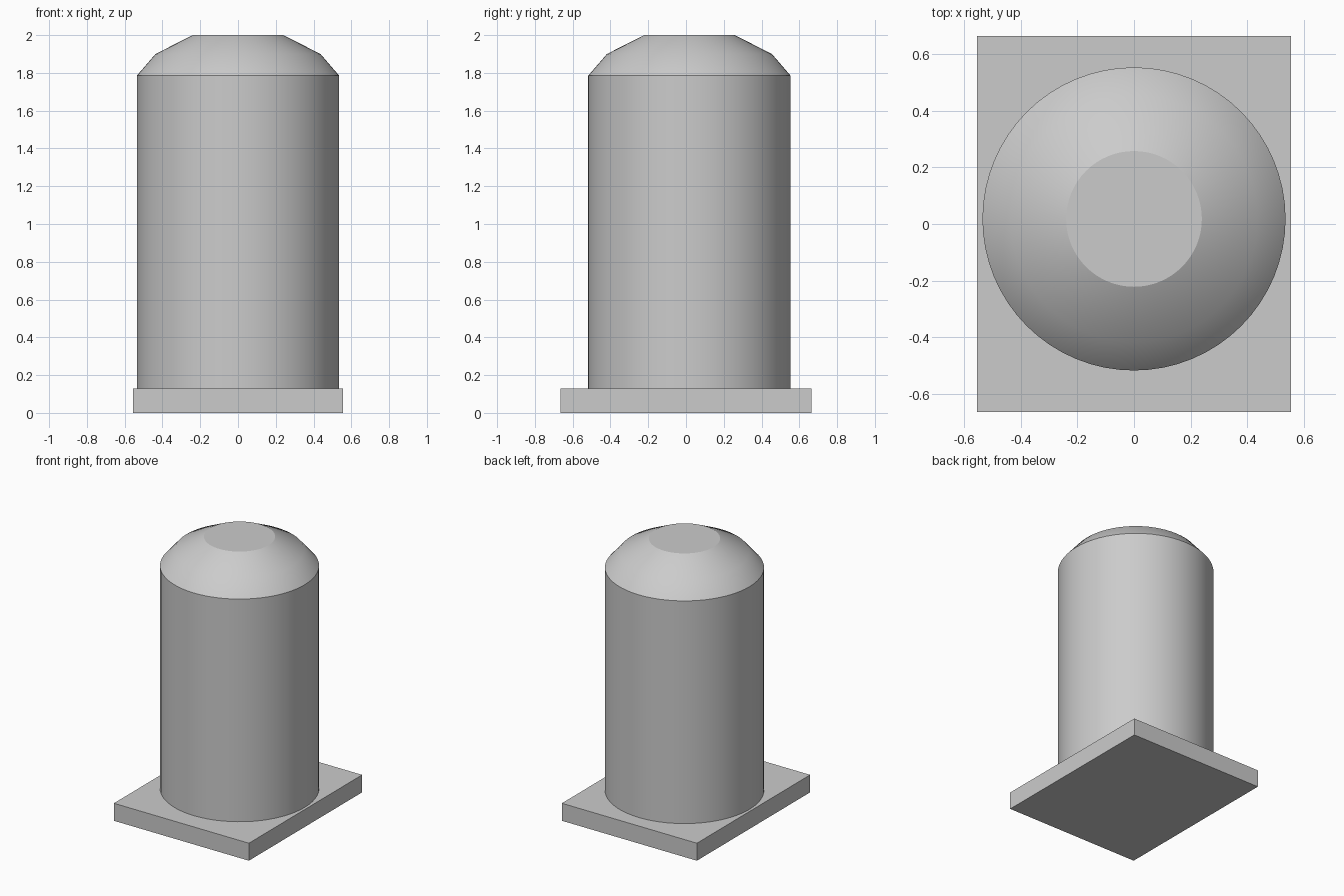
import bpy
import bmesh
import math
from mathutils import Matrix

cube = bpy.data.objects.get("Cube")
if cube:
    bpy.data.objects.remove(cube, do_unlink=True)

GREY = 0.6
SIDES = 64
CENTRE_Y = 0.018

material = bpy.data.materials.new("plain grey")
material.use_nodes = True
material.diffuse_color = (GREY, GREY, GREY, 1)
shader = next(n for n in material.node_tree.nodes if n.type == "BSDF_PRINCIPLED")
shader.inputs["Base Color"].default_value = (GREY, GREY, GREY, 1)


def add_part(name, bm):
    """Turn a bmesh into a named object with the grey material."""
    bmesh.ops.recalc_face_normals(bm, faces=bm.faces)
    mesh = bpy.data.meshes.new(name)
    bm.to_mesh(mesh)
    bm.free()
    mesh.materials.append(material)
    obj = bpy.data.objects.new(name, mesh)
    bpy.context.collection.objects.link(obj)
    return obj


# Rectangular base plate
bm = bmesh.new()
bmesh.ops.create_cube(bm, size=1, matrix=Matrix.Translation((0, 0, 0.065))
                      @ Matrix.Diagonal((1.11, 1.33, 0.13, 1)))
add_part("base_plate", bm)

# Round body with a stepped dome and flat top, as (radius, height) rings
profile = [(0.536, 0.01), (0.536, 1.785), (0.437, 1.9), (0.24, 2.0)]
bm = bmesh.new()
rings = []
for radius, height in profile:
    angles = [math.tau * i / SIDES for i in range(SIDES)]
    rings.append([bm.verts.new((radius * math.cos(a),
                                CENTRE_Y + radius * math.sin(a), height))
                  for a in angles])
for low, high in zip(rings, rings[1:]):
    for i in range(SIDES):
        j = (i + 1) % SIDES
        bm.faces.new((low[i], low[j], high[j], high[i]))
bm.faces.new(rings[0])
bm.faces.new(rings[-1])
body = add_part("domed_body", bm)

# Smooth wall and dome, crisp shoulder and flat top
bpy.ops.object.select_all(action="DESELECT")
body.select_set(True)
bpy.context.view_layer.objects.active = body
bpy.ops.object.shade_smooth_by_angle(angle=math.radians(25))
